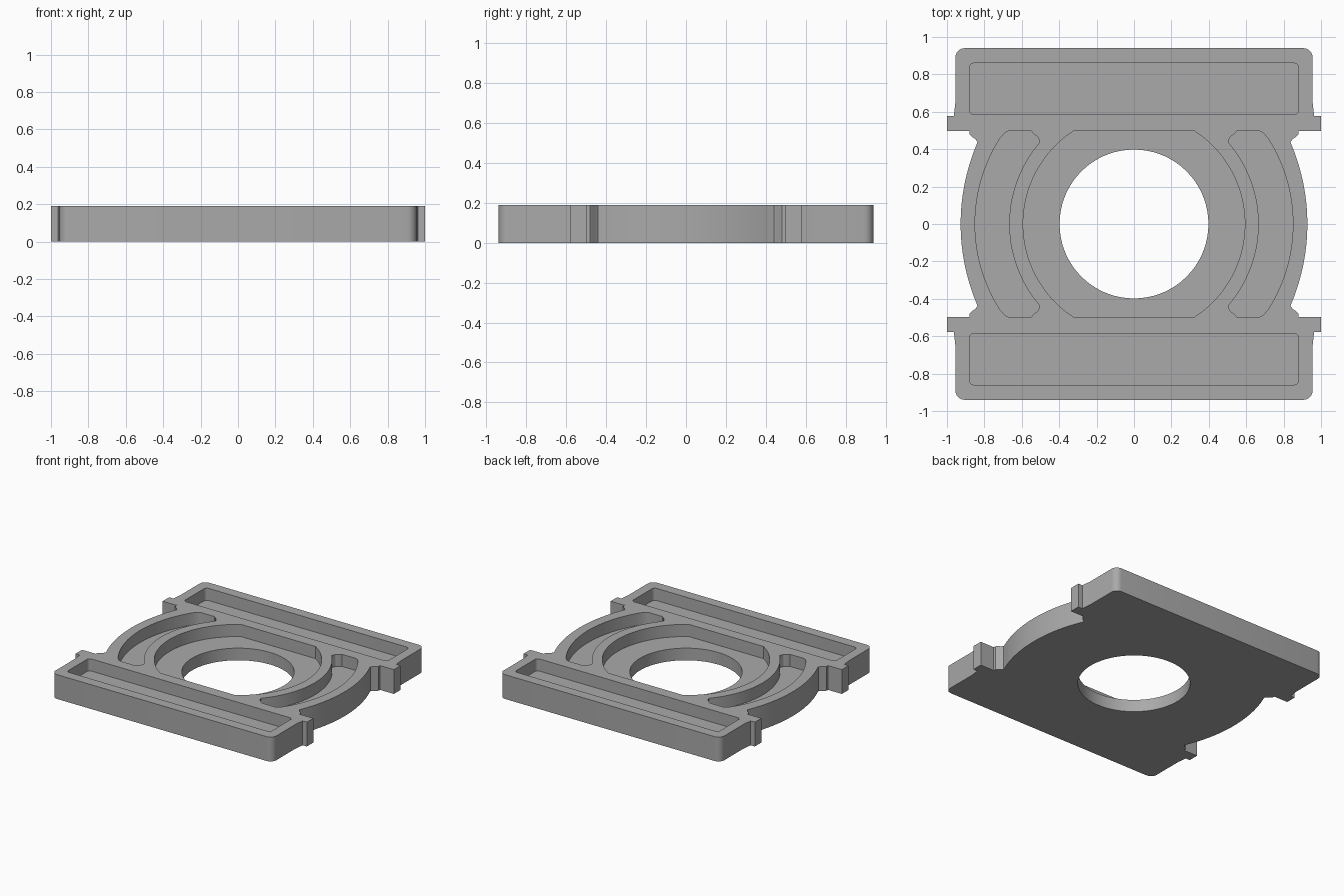
import bpy, bmesh
from math import sin, cos, asin, pi, radians

HEIGHT = 0.19
FLOOR = 0.095

if "Cube" in bpy.data.objects:
    bpy.data.objects.remove(bpy.data.objects["Cube"])

grey = bpy.data.materials.new("mid grey")
grey.use_nodes = True
COLOUR = (0.4, 0.4, 0.4, 1)
grey.diffuse_color = COLOUR
grey.node_tree.nodes["Principled BSDF"].inputs["Base Color"].default_value = COLOUR


def arc(cx, cy, r, start, end, n):
    return [(cx + r * cos(start + (end - start) * i / n),
             cy + r * sin(start + (end - start) * i / n)) for i in range(n + 1)]


def mirror_y(pts):
    return [(x, -y) for x, y in reversed(pts)]


def mirror_x(pts):
    return [(-x, y) for x, y in reversed(pts)]


def prism(name, pts, z0, z1):
    """Extrude a closed outline between two heights."""
    bm = bmesh.new()
    face = bm.faces.new([bm.verts.new((x, y, z0)) for x, y in pts])
    top = bmesh.ops.extrude_face_region(bm, geom=[face])["geom"]
    bmesh.ops.translate(bm, vec=(0, 0, z1 - z0),
                        verts=[v for v in top if isinstance(v, bmesh.types.BMVert)])
    bmesh.ops.recalc_face_normals(bm, faces=bm.faces)
    mesh = bpy.data.meshes.new(name)
    bm.to_mesh(mesh)
    bm.free()
    mesh.materials.append(grey)
    obj = bpy.data.objects.new(name, mesh)
    bpy.context.collection.objects.link(obj)
    return obj


def rounded_box(x0, x1, y0, y1, r):
    pts = []
    for i, (x, y) in enumerate([(x1 - r, y1 - r), (x0 + r, y1 - r),
                                (x0 + r, y0 + r), (x1 - r, y0 + r)]):
        pts += arc(x, y, r, i * pi / 2, (i + 1) * pi / 2, 5)
    return pts


# Plate outline: bowed side, stepped notch, locating tab, rounded end corner
bow_radius = 1.1
bow_end = asin(0.43 / bow_radius)
quarter = arc(0.927 - bow_radius, 0, bow_radius, bow_end / 24, bow_end, 12)
quarter += [(0.837, 0.44), (0.85, 0.455), (0.868, 0.467), (0.88, 0.48),
            (0.88, 0.497), (1, 0.497), (1, 0.578), (0.963, 0.578), (0.955, 0.65)]
quarter += arc(0.905, 0.89, 0.05, 0, pi / 2, 6)
half = mirror_y(quarter) + quarter
plate = prism("base_plate", half + mirror_x(half), 0, HEIGHT)

# Central recess: circle cut flat at front and back
flat = asin(0.497 / 0.593)
side = arc(0, 0, 0.593, -flat, flat, 32)
cutters = [prism("centre_recess", side + mirror_x(side), FLOOR, 0.3)]

# Through hole
cutters.append(prism("centre_hole", arc(0, 0, 0.398, 0, 2 * pi, 72)[:-1], -0.1, 0.4))

# Crescent recesses on both sides
outer = asin(0.46 / 0.85)
inner = asin(0.435 / 0.667)
tip = [(0.69, 0.488), (0.67, 0.497), (0.55, 0.497), (0.535, 0.48),
       (0.515, 0.467), (0.507, 0.45)]
crescent = arc(0, 0, 0.85, -outer, outer, 28) + tip
crescent += arc(0, 0, 0.667, inner, -inner, 28) + mirror_y(tip)
cutters.append(prism("left_recess", crescent, FLOOR, 0.3))
cutters.append(prism("right_recess", mirror_x(crescent), FLOOR, 0.3))

# Long rectangular recesses at front and back
slot = rounded_box(-0.88, 0.88, 0.585, 0.86, 0.025)
cutters.append(prism("back_recess", slot, FLOOR, 0.3))
cutters.append(prism("front_recess", mirror_y(slot), FLOOR, 0.3))

# Cut everything out of the plate
bpy.context.view_layer.objects.active = plate
plate.select_set(True)
for cutter in cutters:
    mod = plate.modifiers.new(cutter.name, "BOOLEAN")
    mod.operation = "DIFFERENCE"
    mod.solver = "EXACT"
    mod.object = cutter
    bpy.ops.object.modifier_apply(modifier=mod.name)
    bpy.data.objects.remove(cutter)

bpy.ops.object.shade_smooth_by_angle(angle=radians(25))
